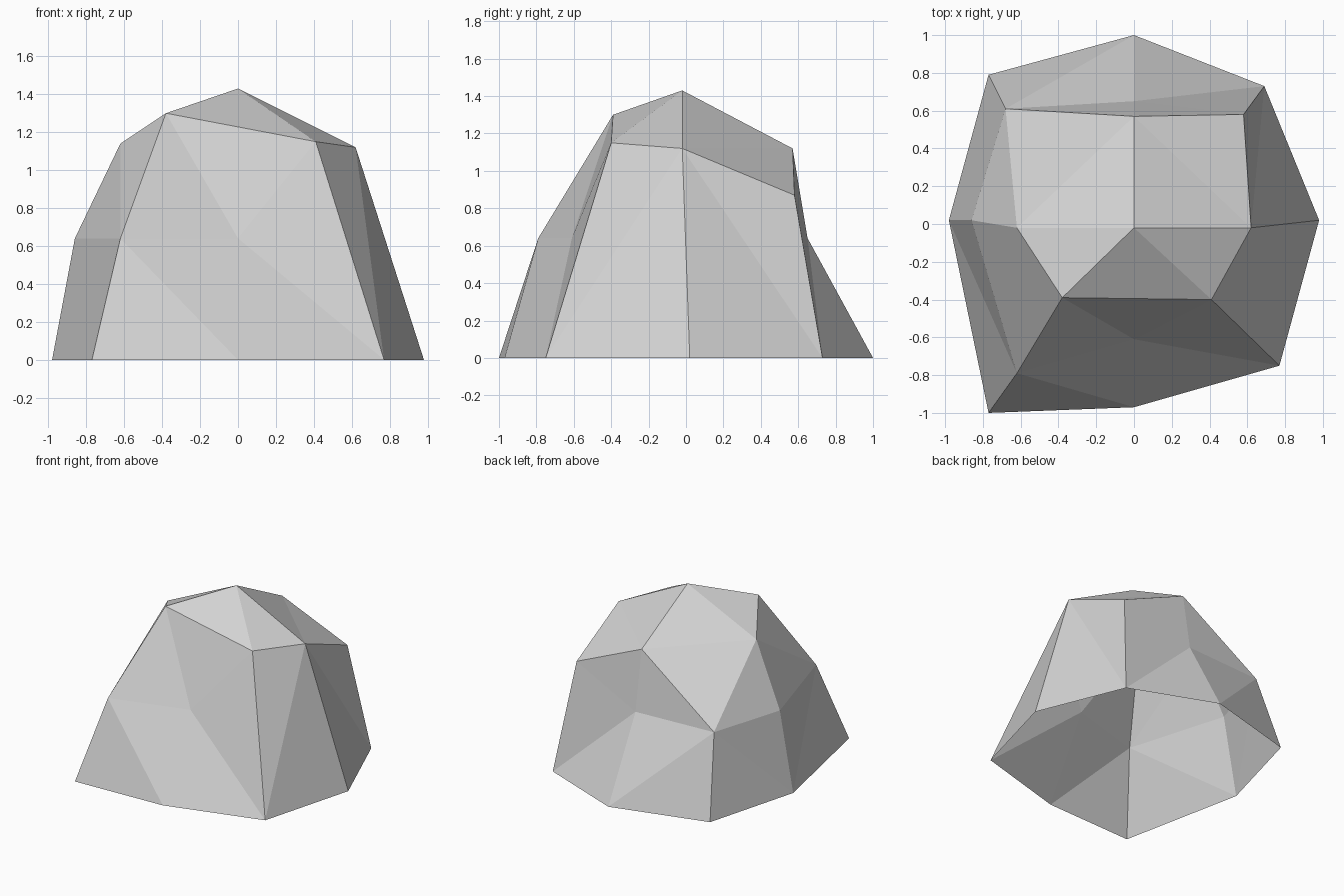
import bpy
import bmesh

old = bpy.data.objects.get("Cube")
if old:
    bpy.data.objects.remove(old, do_unlink=True)

# Stone material
stone = bpy.data.materials.new("stone_grey")
stone.use_nodes = True
colour = (0.65, 0.65, 0.65, 1)
stone.diffuse_color = colour
bsdf = next(n for n in stone.node_tree.nodes if n.type == "BSDF_PRINCIPLED")
bsdf.inputs["Base Color"].default_value = colour
bsdf.inputs["Roughness"].default_value = 0.9

GROUND, WAIST = 0.0, 0.64

# Ground outline of the rock
outline = {
    "front_right_foot": (-0.77, -1.0), "front_foot": (0, -0.97),
    "front_left_foot": (0.77, -0.75), "left_foot": (0.98, 0.02),
    "back_left_foot": (0.69, 0.73), "back_foot": (0, 1.0),
    "back_right_foot": (-0.77, 0.79), "right_foot": (-0.98, 0.02),
}
# Corners at half height
waist = {
    "front_right_waist": (-0.62, -0.79), "front_waist": (0, -0.61),
    "right_waist": (-0.86, 0.02), "back_waist": (0, 0.65),
    "back_right_waist": (-0.68, 0.61),
}
# Shoulders and peak
crown = {
    "front_right": (-0.38, -0.39, 1.30), "front_left": (0.41, -0.40, 1.15),
    "left": (0.62, -0.02, 1.12), "back_left": (0.58, 0.58, 0.87),
    "back": (0, 0.57, 1.12), "right": (-0.62, -0.02, 1.14),
    "peak": (0, -0.02, 1.43),
}

bm = bmesh.new()
v = {name: bm.verts.new((*p, GROUND)) for name, p in outline.items()}
v.update({name: bm.verts.new((*p, WAIST)) for name, p in waist.items()})
v.update({name: bm.verts.new(p) for name, p in crown.items()})


def fan(hub, rim):
    """Facets around one corner of the rock."""
    rim = rim.split()
    for a, b in zip(rim, rim[1:]):
        bm.faces.new((v[hub], v[a], v[b]))


# Facets, open underneath
fan("peak", "front_right front_left left back right front_right")
fan("left", "front_left front_left_foot left_foot back_left_foot back_left back")
fan("front_waist", "front_left front_right front_right_waist front_foot front_left_foot front_left")
fan("back_waist", "back_left back back_right_waist back_foot back_left_foot back_left")
fan("front_right_waist", "front_foot front_right_foot right_foot right_waist right front_right")
fan("back_right_waist", "back right right_waist right_foot back_right_foot back_foot")

bmesh.ops.recalc_face_normals(bm, faces=bm.faces[:])
bm.normal_update()
if v["peak"].normal.z < 0:
    bmesh.ops.reverse_faces(bm, faces=bm.faces[:])

mesh = bpy.data.meshes.new("boulder")
bm.to_mesh(mesh)
bm.free()
mesh.materials.append(stone)
boulder = bpy.data.objects.new("boulder", mesh)
bpy.context.collection.objects.link(boulder)
